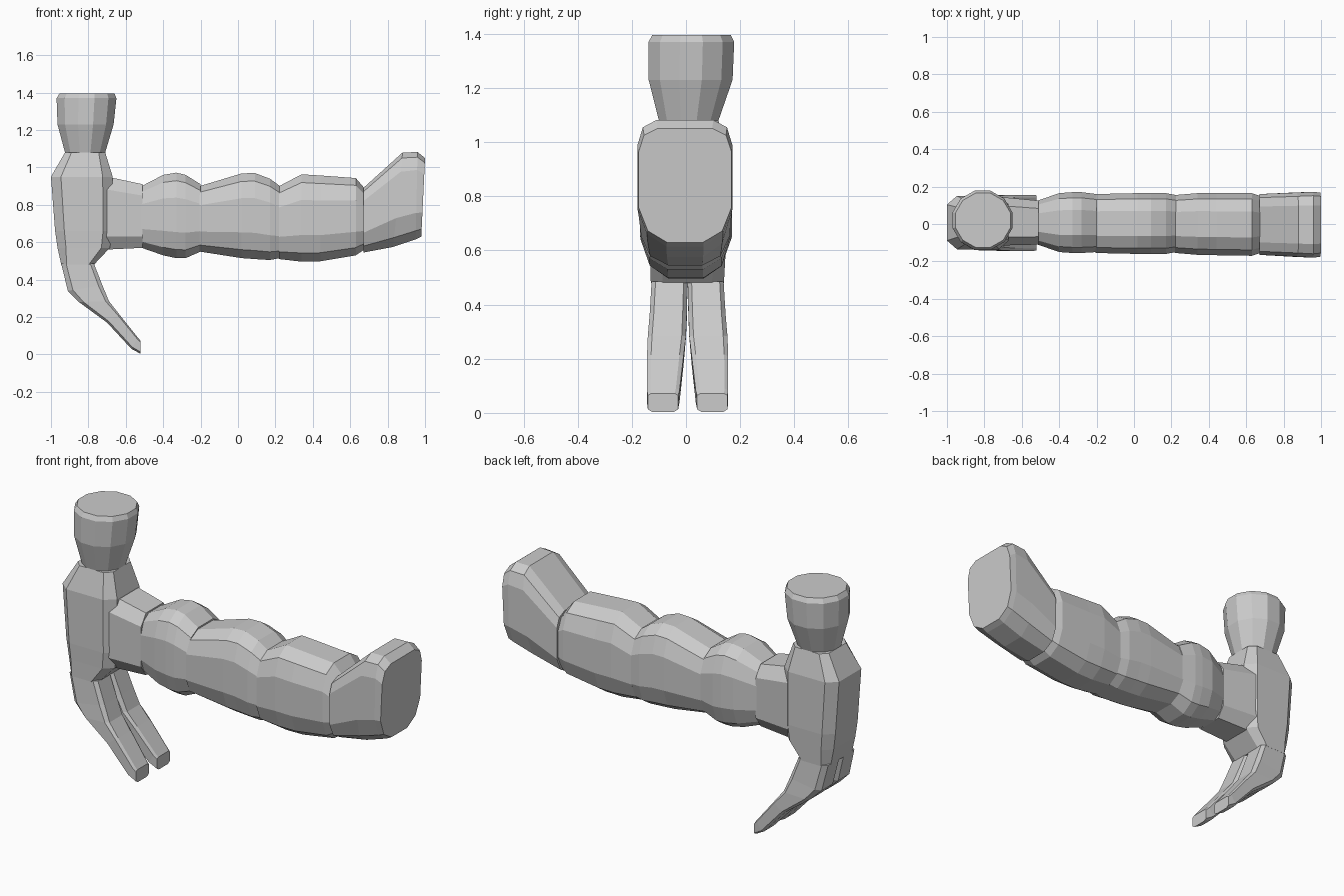
import bpy, bmesh
from math import cos, sin, pi


def loft(name, rows, n=12, ea=3.0, eb=3.0):
    """Closed flat-faced loft. Each row is (xa, za, xb, zb, y0, y1): the section
    spans from point a to point b in the side plane and from y0 to y1 in width.
    ea / eb set how square the section is towards a and towards b."""
    bm = bmesh.new()
    rings = []
    for xa, za, xb, zb, y0, y1 in rows:
        pts = []
        for i in range(n):
            t = 2 * pi * (i + 0.5) / n
            c, s = cos(t), sin(t)
            e = 2 / (eb if s > 0 else ea)
            m = cos(pi / n) ** e if n % 4 == 0 else 1
            u = abs(c) ** e * (1 if c > 0 else -1) / m
            v = abs(s) ** e * (1 if s > 0 else -1) / m
            f = (v + 1) / 2
            pts.append(bm.verts.new((xa + (xb - xa) * f,
                                     y0 + (y1 - y0) * (u + 1) / 2,
                                     za + (zb - za) * f)))
        rings.append(pts)
    for r, q in zip(rings, rings[1:]):
        for i in range(n):
            j = (i + 1) % n
            bm.faces.new((r[i], r[j], q[j], q[i]))
    bm.faces.new(rings[0])
    bm.faces.new(rings[-1])
    bmesh.ops.recalc_face_normals(bm, faces=bm.faces)
    me = bpy.data.meshes.new(name)
    bm.to_mesh(me)
    bm.free()
    ob = bpy.data.objects.new(name, me)
    bpy.context.collection.objects.link(ob)
    return ob


def grip(name, rows, **kw):
    """Handle section from upright rows (x, z_low, z_high, y0, y1)."""
    return loft(name, [(x, a, x, b, y0, y1) for x, a, b, y0, y1 in rows], **kw)


def upright(name, rows, **kw):
    """Vertical part from level rows (z, x0, x1, y0, y1)."""
    return loft(name, [(x0, z, x1, z, y0, y1) for z, x0, x1, y0, y1 in rows], **kw)


# Handle: neck and three bulging grip sections
grip("handle_neck", [(-0.72, 0.56, 0.955, -0.115, 0.145),
                     (-0.51, 0.57, 0.91, -0.11, 0.125)], n=8, ea=4, eb=4)
grip("grip_front", [(-0.515, 0.57, 0.90, -0.11, 0.125),
                    (-0.40, 0.53, 0.96, -0.15, 0.165),
                    (-0.33, 0.515, 0.972, -0.155, 0.17),
                    (-0.28, 0.515, 0.96, -0.155, 0.17),
                    (-0.20, 0.55, 0.91, -0.15, 0.16)], ea=2.8, eb=3)
grip("grip_middle", [(-0.205, 0.55, 0.90, -0.155, 0.16),
                     (0.02, 0.515, 0.968, -0.16, 0.165),
                     (0.09, 0.51, 0.97, -0.16, 0.165),
                     (0.17, 0.505, 0.94, -0.16, 0.165),
                     (0.225, 0.515, 0.90, -0.15, 0.155)], ea=2.8, eb=3)
grip("grip_back", [(0.22, 0.51, 0.90, -0.155, 0.155),
                   (0.34, 0.496, 0.963, -0.165, 0.165),
                   (0.44, 0.498, 0.957, -0.167, 0.165),
                   (0.63, 0.53, 0.943, -0.17, 0.165),
                   (0.675, 0.56, 0.89, -0.155, 0.15)], ea=2.8, eb=3)

# Flared handle end with a slightly tilted flat butt
loft("handle_butt", [(0.67, 0.545, 0.67, 0.89, -0.165, 0.16),
                     (0.83, 0.575, 0.88, 1.08, -0.175, 0.168),
                     (0.95, 0.615, 0.96, 1.082, -0.18, 0.172),
                     (0.98, 0.63, 1.0, 1.05, -0.175, 0.168)], ea=2.8, eb=5)

# Head block
upright("head_block", [(0.48, -0.945, -0.77, -0.13, 0.14),
                       (0.57, -0.965, -0.685, -0.132, 0.145),
                       (0.66, -0.978, -0.672, -0.135, 0.15),
                       (0.95, -1.0, -0.67, -0.135, 0.15),
                       (1.08, -0.925, -0.71, -0.10, 0.12)], n=8, ea=4.5, eb=4.5)

# Striking face
upright("striking_face", [(1.08, -0.925, -0.71, -0.10, 0.12),
                          (1.23, -0.965, -0.665, -0.138, 0.172),
                          (1.37, -0.97, -0.65, -0.138, 0.178),
                          (1.395, -0.955, -0.66, -0.125, 0.165)], ea=2, eb=2)

# Pair of claws, mirrored about the middle of the split
MID = 0.006
CLAW = [(-0.945, 0.485, -0.77, 0.485, 0.0, 0.133),
        (-0.91, 0.34, -0.725, 0.37, 0.003, 0.14),
        (-0.85, 0.28, -0.69, 0.285, 0.006, 0.147),
        (-0.70, 0.17, -0.635, 0.215, 0.015, 0.15),
        (-0.57, 0.03, -0.535, 0.09, 0.03, 0.15),
        (-0.52, 0.003, -0.52, 0.072, 0.035, 0.147)]
for side, s in (("left", -1), ("right", 1)):
    loft("claw_" + side, [(xa, za, xb, zb, MID + s * y0, MID + s * y1)
                          for xa, za, xb, zb, y0, y1 in CLAW], n=8, ea=5, eb=7)
